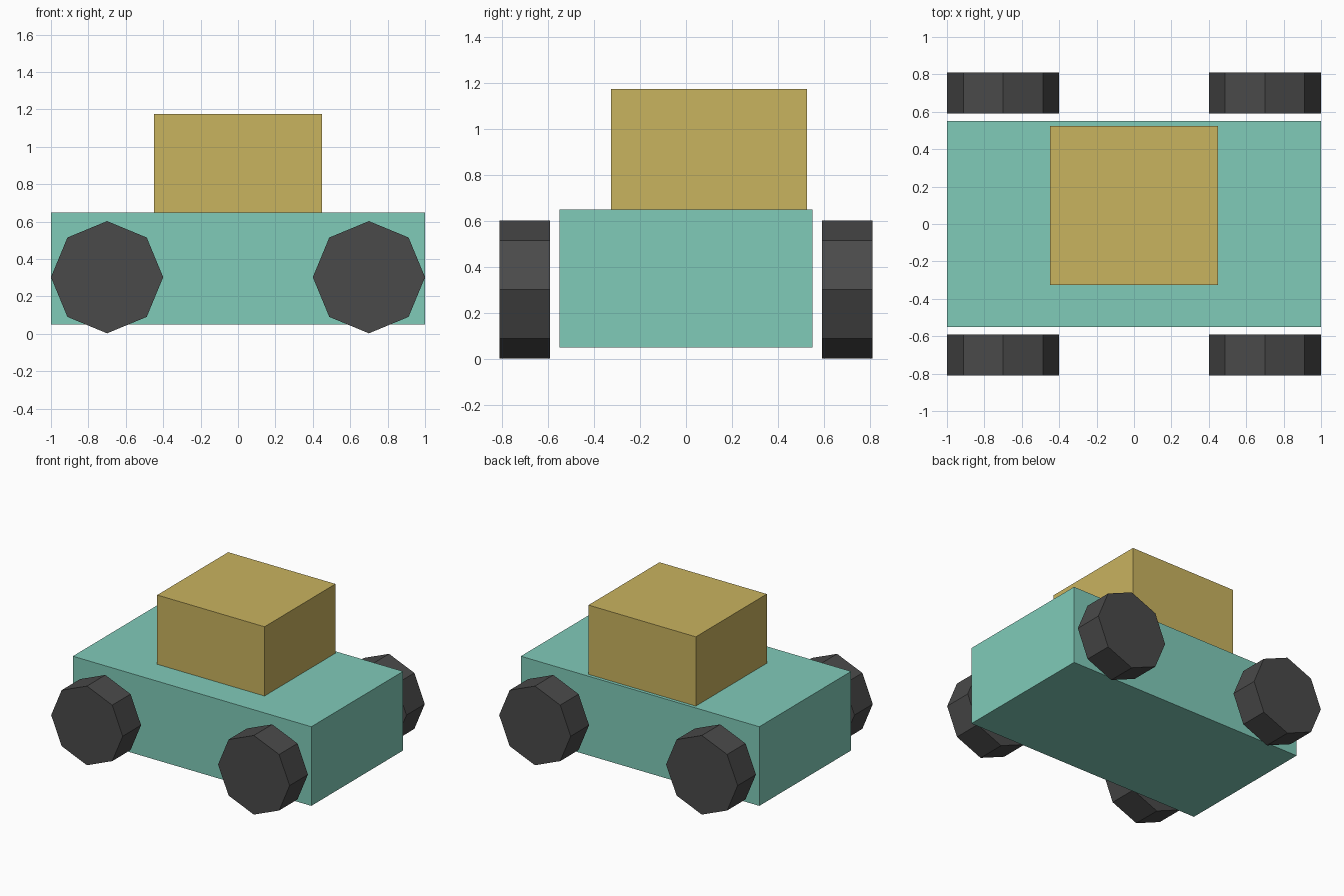
import bpy, bmesh, math
from mathutils import Matrix, Vector

if "Cube" in bpy.data.objects:
    bpy.data.objects.remove(bpy.data.objects["Cube"])


def material(name, r, g, b):
    lin = [((c / 255 + 0.055) / 1.055) ** 2.4 for c in (r, g, b)]
    m = bpy.data.materials.new(name)
    m.diffuse_color = (*lin, 1)
    m.use_nodes = True
    m.node_tree.nodes["Principled BSDF"].inputs["Base Color"].default_value = m.diffuse_color
    return m


def add_object(name, bm, mat, location):
    mesh = bpy.data.meshes.new(name)
    bm.to_mesh(mesh)
    bm.free()
    mesh.materials.append(mat)
    ob = bpy.data.objects.new(name, mesh)
    ob.location = location
    bpy.context.collection.objects.link(ob)
    return ob


def box(name, mat, center, size):
    bm = bmesh.new()
    bmesh.ops.create_cube(bm, size=1)
    bmesh.ops.scale(bm, vec=Vector(size), verts=bm.verts)
    return add_object(name, bm, mat, center)


def wheel(name, mat, center, radius, width):
    bm = bmesh.new()
    bmesh.ops.create_cone(bm, cap_ends=True, segments=8, radius1=radius,
                          radius2=radius, depth=width,
                          matrix=Matrix.Rotation(math.pi / 2, 4, 'X'))
    return add_object(name, bm, mat, center)


teal = material("teal_paint", 128, 203, 185)
gold = material("gold_paint", 201, 179, 95)
rubber = material("dark_rubber", 74, 74, 74)

# Body and the cabin sitting slightly towards the back
box("body", teal, (0, 0, 0.35), (2, 1.1, 0.6))
box("cabin", gold, (0, 0.1, 0.9125), (0.9, 0.85, 0.525))

# Four octagonal wheels
for sx, end in ((-1, "left"), (1, "right")):
    for sy, side in ((-1, "front"), (1, "back")):
        wheel(f"{side}_{end}_wheel", rubber, (0.7 * sx, 0.7 * sy, 0.303), 0.3, 0.22)
